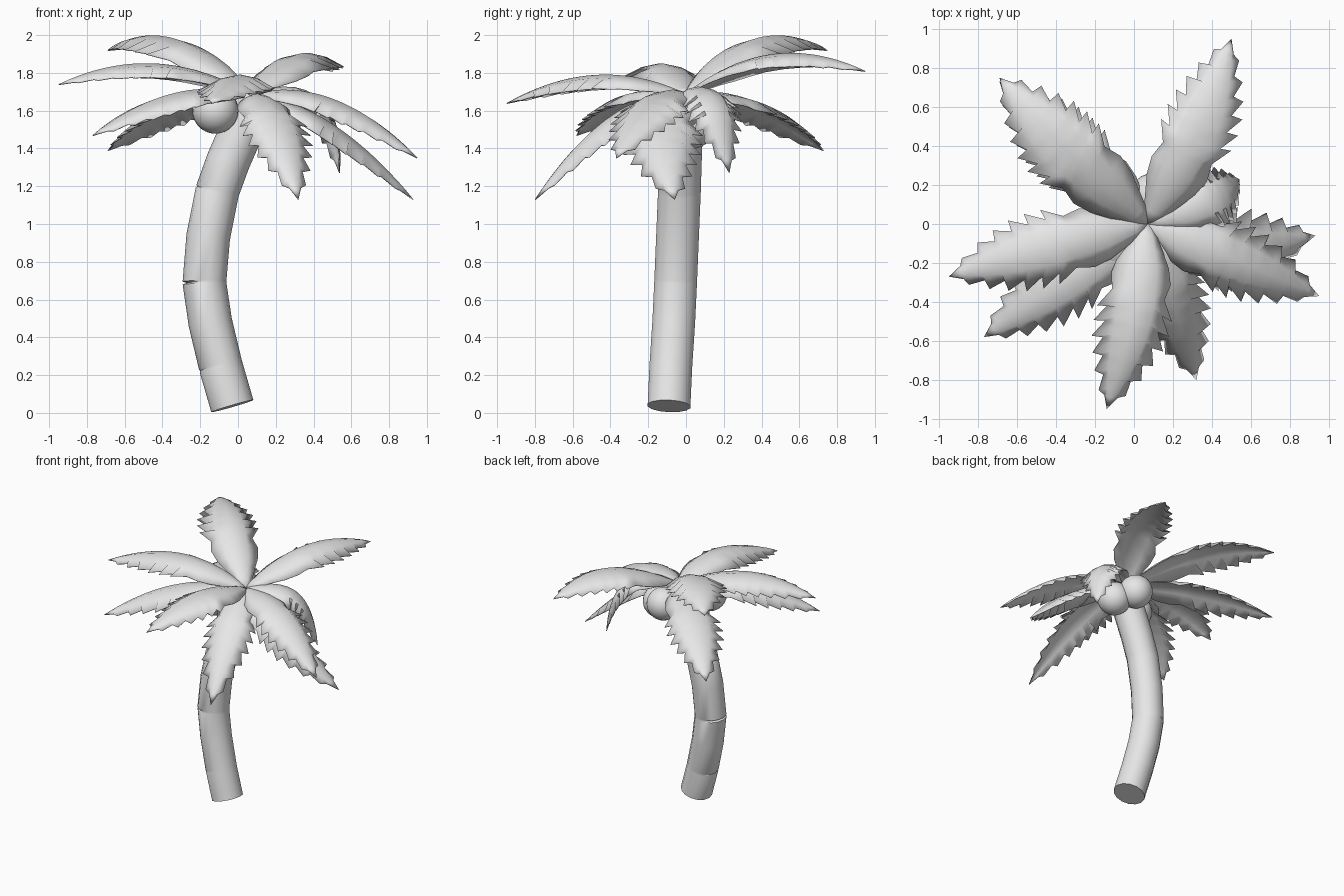
import bpy, bmesh, math
from mathutils import Vector

cube = bpy.data.objects.get("Cube")
if cube:
    bpy.data.objects.remove(cube, do_unlink=True)

# Single plain material
GREY = (0.8, 0.8, 0.8, 1.0)
grey = bpy.data.materials.new("plain_grey")
grey.use_nodes = True
grey.diffuse_color = GREY
grey.node_tree.nodes["Principled BSDF"].inputs["Base Color"].default_value = GREY


def make_object(name, bm, angle=40):
    mesh = bpy.data.meshes.new(name)
    bm.to_mesh(mesh)
    bm.free()
    mesh.materials.append(grey)
    obj = bpy.data.objects.new(name, mesh)
    bpy.context.collection.objects.link(obj)
    bpy.ops.object.select_all(action='DESELECT')
    obj.select_set(True)
    bpy.context.view_layer.objects.active = obj
    bpy.ops.object.shade_smooth_by_angle(angle=math.radians(angle))
    return obj


def lookup(table, t):
    """Linear interpolation in a list of (t, value)."""
    for (a, va), (b, vb) in zip(table, table[1:]):
        if t <= b:
            return va + (vb - va) * (t - a) / (b - a)
    return table[-1][1]


# Curved trunk: rings swept along a bent path, with cracks on the outer side
PATH = [Vector(p) for p in (
    (-0.03, -0.09, 0.036), (-0.092, -0.08, 0.25), (-0.147, -0.065, 0.48),
    (-0.177, -0.055, 0.69), (-0.158, -0.045, 0.93), (-0.11, -0.035, 1.17),
    (-0.053, -0.03, 1.33), (0.008, -0.025, 1.47), (0.09, -0.02, 1.67))]
CRACKS = {1: 0.004, 3: 0.02, 5: 0.006}
SIDES, RADIUS = 14, 0.116


def build_trunk():
    bm = bmesh.new()
    rings = []
    for i, p in enumerate(PATH):
        axis = (PATH[min(i + 1, len(PATH) - 1)] - PATH[max(i - 1, 0)]).normalized()
        front = axis.cross(Vector((1, 0, 0))).normalized()
        right = front.cross(axis).normalized()
        steps = [(0, 0)]
        if i in CRACKS:
            steps = [(-0.008, 0), (0, CRACKS[i]), (0.008, 0)]
        for shift, depth in steps:
            ring = []
            for k in range(SIDES):
                a = math.tau * k / SIDES
                r = RADIUS - depth * max(0, -math.cos(a))
                ring.append(bm.verts.new(p + axis * shift + r * (
                    right * math.cos(a) + front * math.sin(a))))
            rings.append(ring)
    for low, high in zip(rings, rings[1:]):
        for k in range(SIDES):
            n = (k + 1) % SIDES
            bm.faces.new((low[k], low[n], high[n], high[k]))
    bm.faces.new(rings[0])
    bm.faces.new(rings[-1])
    bmesh.ops.recalc_face_normals(bm, faces=bm.faces)
    make_object("trunk", bm)


build_trunk()

# Coconuts under the crown
for i, centre in enumerate([(-0.12, -0.13, 1.6), (0.21, 0.03, 1.52), (0.1, 0.14, 1.57)]):
    bm = bmesh.new()
    bmesh.ops.create_uvsphere(bm, u_segments=24, v_segments=14, radius=0.122)
    bmesh.ops.translate(bm, verts=bm.verts, vec=centre)
    make_object(f"coconut_{i + 1}", bm)

# Fronds: arched, folded blades with saw-toothed edges and pointed tips
BASE = Vector((0.07, 0.0, 1.69))
WIDTH = [(0, 0.03), (0.1, 0.085), (0.2, 0.135), (0.35, 0.17), (0.5, 0.18),
         (0.65, 0.165), (0.8, 0.115), (0.92, 0.055), (1, 0.01)]
TEETH, TOOTH_START, TOOTH_END = 6, 0.38, 0.94
COLUMNS = (-1, -0.5, 0, 0.5, 1)


def frond_rows():
    """(t, edge width factor, forward slant of the edge) for each row."""
    rows = [(t, 1.0, 0.0) for t in (0, 0.06, 0.13, 0.2, 0.29)]
    step = (TOOTH_END - TOOTH_START) / TEETH
    for k in range(TEETH):
        t = TOOTH_START + k * step
        rows.append((t, 0.8, 0.0))
        rows.append((t + 0.6 * step, 1.12, 0.05 * (1 - 0.1 * k)))
    rows.append((TOOTH_END, 0.8, 0.0))
    return rows


def build_frond(name, mid, tip, scale):
    tip = Vector(tip)
    ctrl = 2 * Vector(mid) - (BASE + tip) / 2
    flat = Vector((tip.x - BASE.x, tip.y - BASE.y, 0)).normalized()
    side = flat.cross(Vector((0, 0, 1)))

    def frame(t):
        point = BASE * (1 - t) ** 2 + ctrl * 2 * t * (1 - t) + tip * t * t
        tangent = ((ctrl - BASE) * (1 - t) + (tip - ctrl) * t).normalized()
        return point, tangent, side.cross(tangent).normalized()

    bm = bmesh.new()
    grid = []
    for t, factor, slant in frond_rows():
        point, tangent, up = frame(t)
        w = lookup(WIDTH, t) * scale
        row = []
        for u in COLUMNS:
            edge = abs(u) == 1
            off = w * u * (factor if edge else 1)
            drop = 0.42 * w * u * u
            fwd = slant if edge else 0
            row.append(bm.verts.new(point + side * off - up * drop + tangent * fwd))
        grid.append(row)
    for a, b in zip(grid, grid[1:]):
        for c in range(len(COLUMNS) - 1):
            bm.faces.new((a[c], a[c + 1], b[c + 1], b[c]))
    end = bm.verts.new(tip)
    for c in range(len(COLUMNS) - 1):
        bm.faces.new((grid[-1][c], grid[-1][c + 1], end))
    obj = make_object(name, bm, 50)
    solid = obj.modifiers.new("thickness", 'SOLIDIFY')
    solid.thickness = 0.005


# name, point at mid length, tip, width scale
FRONDS = [
    ("frond_back_left_upper", (-0.33, 0.36, 1.98), (-0.69, 0.75, 1.92), 1.1),
    ("frond_back_left_lower", (-0.32, 0.36, 1.65), (-0.69, 0.73, 1.39), 1.05),
    ("frond_back_right", (0.32, 0.46, 1.90), (0.50, 0.95, 1.81), 1.0),
    ("frond_right_upper", (0.51, -0.18, 1.66), (0.95, -0.37, 1.35), 1.0),
    ("frond_right_lower", (0.50, -0.13, 1.53), (0.93, -0.06, 1.13), 1.1),
    ("frond_right_short", (0.42, 0.14, 1.67), (0.54, 0.23, 1.27), 0.85),
    ("frond_front_upper", (0.0, -0.47, 1.79), (-0.14, -0.95, 1.64), 1.0),
    ("frond_front_lower", (0.20, -0.40, 1.57), (0.32, -0.80, 1.13), 0.95),
    ("frond_left_upper", (-0.44, -0.12, 1.85), (-0.95, -0.27, 1.74), 1.0),
    ("frond_left_lower", (-0.35, -0.29, 1.69), (-0.77, -0.58, 1.47), 1.0),
]
for spec in FRONDS:
    build_frond(*spec)
